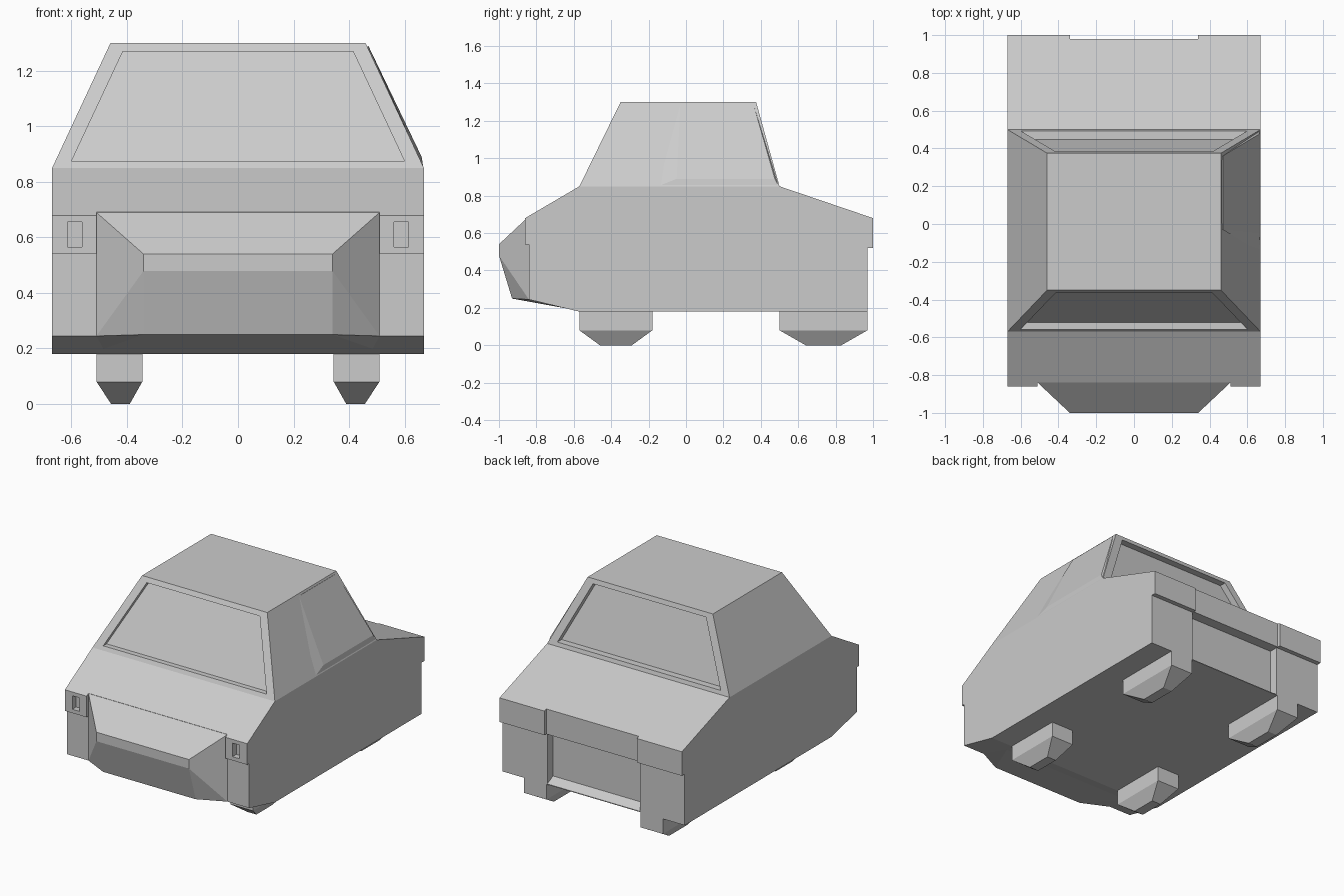
import bpy, bmesh

if "Cube" in bpy.data.objects:
    bpy.data.objects.remove(bpy.data.objects["Cube"])


def make_object(name, bm):
    bmesh.ops.recalc_face_normals(bm, faces=bm.faces)
    mesh = bpy.data.meshes.new(name)
    bm.to_mesh(mesh)
    bm.free()
    ob = bpy.data.objects.new(name, mesh)
    bpy.context.collection.objects.link(ob)
    return ob


def prism(name, profile, half_width):
    """Extrude a (y, z) outline across x."""
    bm = bmesh.new()
    face = bm.faces.new([bm.verts.new((-half_width, y, z)) for y, z in profile])
    ext = bmesh.ops.extrude_face_region(bm, geom=[face])["geom"]
    verts = [v for v in ext if isinstance(v, bmesh.types.BMVert)]
    bmesh.ops.translate(bm, verts=verts, vec=(2 * half_width, 0, 0))
    return make_object(name, bm)


def hull(name, points):
    bm = bmesh.new()
    for p in points:
        bm.verts.new(p)
    bmesh.ops.convex_hull(bm, input=bm.verts[:])
    bmesh.ops.dissolve_limit(bm, angle_limit=0.01, verts=bm.verts[:], edges=bm.edges[:])
    return make_object(name, bm)


def mirrored(points):
    return [(s * x, y, z) for s in (-1, 1) for x, y, z in points]


def box(name, x0, x1, y0, y1, z0, z1):
    return hull(name, [(x, y, z) for x in (x0, x1) for y in (y0, y1) for z in (z0, z1)])


def boolean(target, tool, operation="DIFFERENCE"):
    mod = target.modifiers.new(operation.lower(), "BOOLEAN")
    mod.operation = operation
    mod.solver = "EXACT"
    mod.object = tool
    bpy.context.view_layer.objects.active = target
    bpy.ops.object.modifier_apply(modifier=mod.name)
    bpy.data.objects.remove(tool, do_unlink=True)


# Lower body, full width side outline
body = prism("body", [(-.57, .85), (-.86, .68), (-.86, .54), (-.84, .54), (-.84, .245),
                      (-.57, .18), (.97, .18), (.97, .52), (1, .52), (1, .68), (.5, .85)], .67)

# Gap between the headlight blocks, and the recessed tail panel
boolean(body, box("front_gap", -.51, .51, -1, -.84, .4, .8))
boolean(body, box("trunk_lip_step", -.34, .34, .98, 1.1, .5, .8))
boolean(body, prism("tail_recess", [(.91, .52), (.91, .215), (.97, .185), (1.1, .185), (1.1, .52)], .34))

# Headlight sockets
for s in (-1, 1):
    boolean(body, box("headlight_socket", s * .562, s * .615, -.95, -.82, .565, .655))

# Projecting chamfered nose
nose = hull("nose", mirrored([(.34, -.84, .69), (.51, -.84, .69), (.34, -1, .54), (.51, -.84, .54),
                              (.34, -1, .48), (.34, -.93, .25), (.51, -.84, .245),
                              (.51, -.6, .19), (.34, -.6, .19)]))
boolean(body, nose, "UNION")

# Tapered cabin with recessed front and rear windows
cabin = hull("cabin", mirrored([(.67, -.57, .85), (.67, .5, .85), (.46, -.35, 1.3), (.46, .375, 1.3)]))
for base_y, lean, outward, depth in ((-.57, .22, -1, .035), (.5, -.125, 1, .045)):
    pts = []
    for x, z in ((.60, .875), (.415, 1.27)):
        y = base_y + lean * (z - .85) / .45
        pts += [(x, y - outward * depth, z), (x, y + outward * .1, z)]
    boolean(cabin, hull("window_cutter", mirrored(pts)))

# Slight bulge on the rear part of the right cabin side
hull("right_side_panel", [(.668, -.15, .85), (.668, .495, .85), (.662, -.05, .89), (.662, .475, .89),
                          (.47, -.03, 1.29), (.47, .36, 1.29), (.6, .2, .86), (.45, .2, 1.28)])

# Four block wheels tapering to the ground
for end, y0, y1, b0, b1 in (("front", -.57, -.18, -.46, -.29), ("rear", .5, .97, .64, .83)):
    for side, s in (("left", -1), ("right", 1)):
        pts = [(s * x, y, z) for x in (.345, .51) for y in (y0, y1) for z in (.08, .185)]
        pts += [(s * x, y, 0) for x in (.39, .457) for y in (b0, b1)]
        hull(f"{end}_{side}_wheel", pts)
